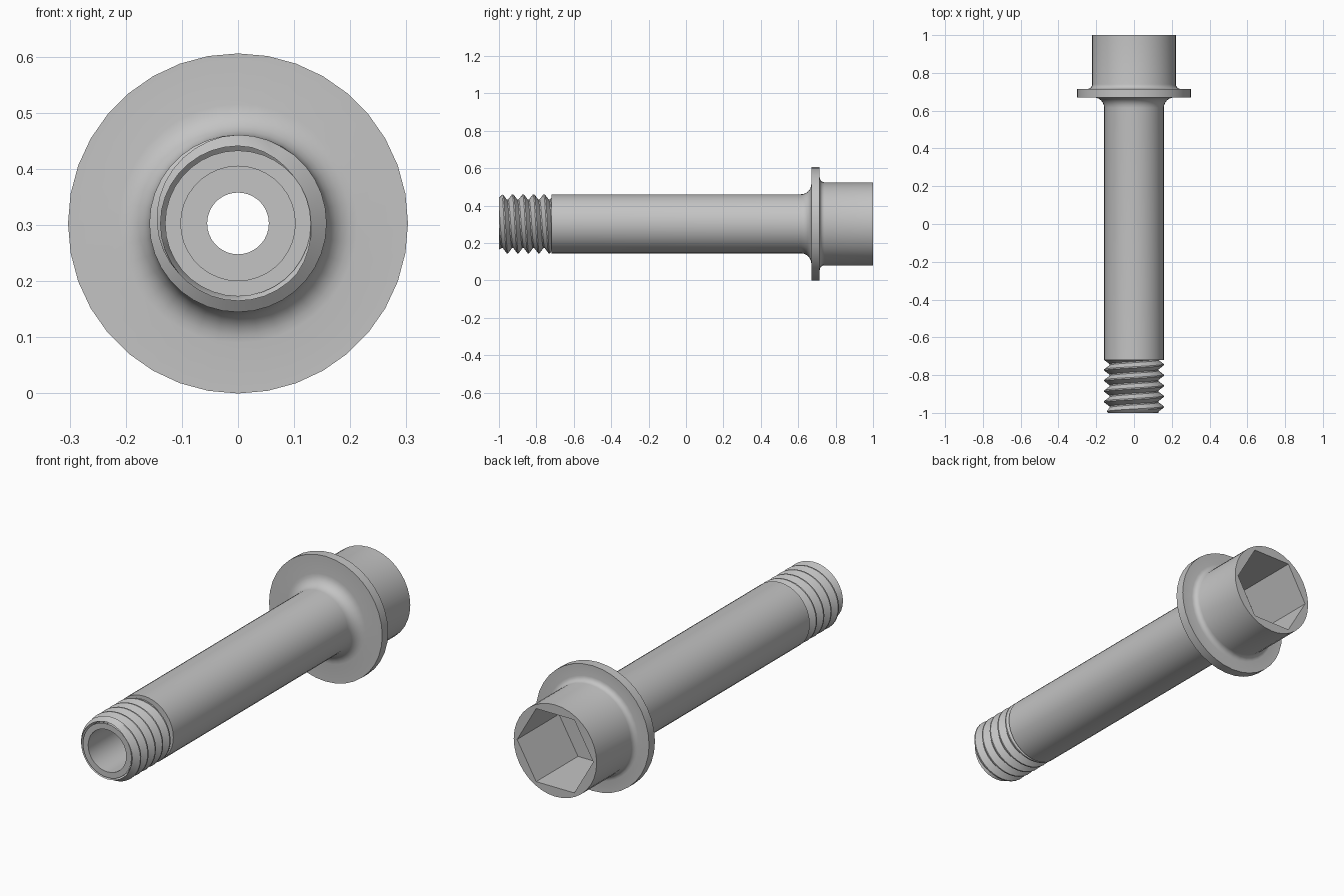
import bpy, bmesh, math

cube = bpy.data.objects.get("Cube")
if cube:
    bpy.data.objects.remove(cube, do_unlink=True)

SEG = 36            # sides around the axis
AXIS_Z = 0.303      # height of the bolt axis
SOCKET = 0.204      # hex socket corner radius
PITCH = 0.056
TIP, THREAD_END = -1.0, -0.72
ROOT, SHAFT = 0.13, 0.158

steel = bpy.data.materials.new("grey_steel")
steel.use_nodes = True
colour = (0.55, 0.55, 0.55, 1)
steel.diffuse_color = colour
steel.node_tree.nodes["Principled BSDF"].inputs["Base Color"].default_value = colour


def point(r, y, j):
    a = math.tau * j / SEG
    return (r * math.cos(a), y, AXIS_Z + r * math.sin(a))


def hex_radius(j):
    """Radius of the hexagon in the direction of side j, corners on +-x."""
    a = (math.tau * j / SEG) % (math.pi / 3) - math.pi / 6
    return SOCKET * math.cos(math.pi / 6) / math.cos(a)


def skin(name, rows, place):
    """Sweep rows around the axis; place(row, j) gives radius and y."""
    bm = bmesh.new()
    grid = [[bm.verts.new(point(*place(row, j), j)) for j in range(SEG + 1)]
            for row in rows]
    for low, high in zip(grid, grid[1:]):
        for j in range(SEG):
            bm.faces.new((low[j], high[j], high[j + 1], low[j + 1]))
    bmesh.ops.remove_doubles(bm, verts=bm.verts, dist=0.00005)
    bmesh.ops.dissolve_degenerate(bm, edges=bm.edges, dist=0.00005)
    mesh = bpy.data.meshes.new(name)
    bm.to_mesh(mesh)
    bm.free()
    mesh.materials.append(steel)
    ob = bpy.data.objects.new(name, mesh)
    bpy.context.collection.objects.link(ob)
    bpy.ops.object.select_all(action='DESELECT')
    ob.select_set(True)
    bpy.context.view_layer.objects.active = ob
    bpy.ops.object.shade_smooth_by_angle(angle=math.radians(30))
    return ob


def fillet(cr, cy, rr, ry, start, end, steps=6):
    """Quarter-round profile points about a centre, angles in degrees."""
    angles = [math.radians(start + (end - start) * i / steps) for i in range(steps + 1)]
    return [(cr + rr * math.cos(a), cy + ry * math.sin(a)) for a in angles]


# Shank, flange, head, hex socket and stepped bore as one swept profile
profile = [(ROOT - 0.002, THREAD_END), (SHAFT, THREAD_END)]
profile += fillet(SHAFT + 0.055, 0.615, 0.055, 0.055, 180, 90)
profile += [(0.303, 0.67), (0.303, 0.715)]
profile += fillet(0.247, 0.74, 0.025, 0.025, 270, 180, 4)
profile += [(0.222, 1.0), ("hex", 1.0), ("hex", 0.68),
            (0.055, 0.68), (0.055, 0.55), (0.102, 0.55),
            (0.102, TIP), (ROOT, TIP)]


def place_body(row, j):
    r, y = row
    return (hex_radius(j) if r == "hex" else r), y


skin("bolt_body", profile, place_body)

# Helical thread, trimmed flat at both ends and chamfered at the tip
KNOTS = [0.0, 0.12, 0.5, 0.62]


def thread_radius(phase, y):
    phase %= 1.0
    if phase < KNOTS[1]:
        lift = 0
    elif phase < KNOTS[2]:
        lift = (phase - KNOTS[1]) / (KNOTS[2] - KNOTS[1])
    elif phase < KNOTS[3]:
        lift = 1
    else:
        lift = (1 - phase) / (1 - KNOTS[3])
    return min(ROOT + (SHAFT - ROOT) * lift, 0.138 + (y - TIP))


def place_thread(u, j):
    turn = j / SEG
    y = min(max(TIP + PITCH * (u - turn), TIP), THREAD_END)
    return thread_radius((y - TIP) / PITCH + turn + 1e-6, y), y


turns = math.ceil((THREAD_END - TIP) / PITCH) + 1
skin("thread", [t + k for t in range(turns + 1) for k in KNOTS], place_thread)
